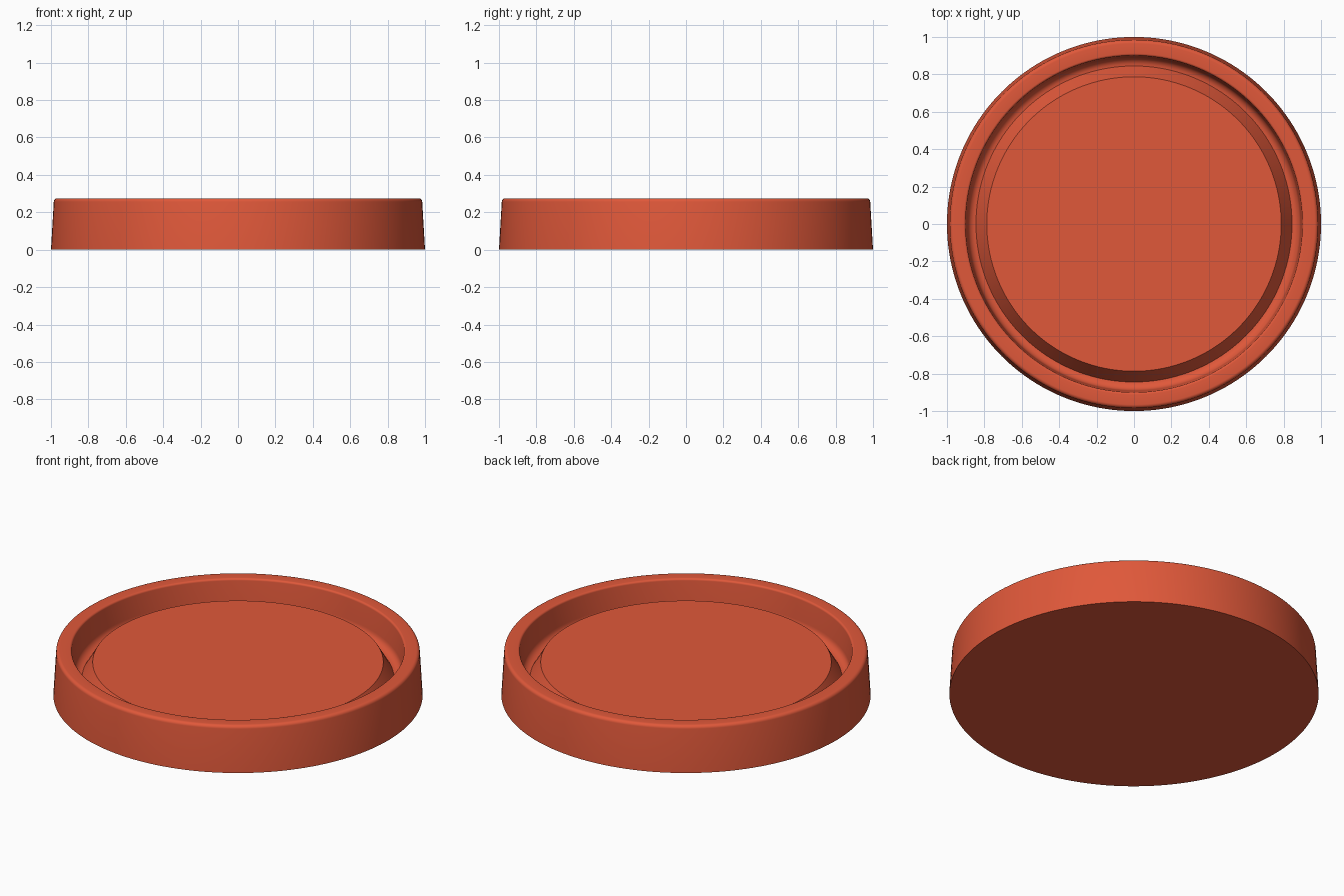
import bpy, bmesh, math
from mathutils import Vector

cube = bpy.data.objects.get("Cube")
if cube:
    bpy.data.objects.remove(cube, do_unlink=True)

SEGMENTS = 160

red = bpy.data.materials.new("warm red")
red.use_nodes = True
colour = (0.745, 0.098, 0.042, 1)
red.diffuse_color = colour
red.node_tree.nodes["Principled BSDF"].inputs["Base Color"].default_value = colour


def arc(cx, cz, radius, start, end, steps=6):
    """Points of a rounded corner in the radius/height plane."""
    angles = [math.radians(start + (end - start) * i / steps) for i in range(steps + 1)]
    return [(cx + radius * math.cos(a), cz + radius * math.sin(a)) for a in angles]


def lathe(name, profile):
    """Turn a profile that starts and ends on the z axis into a closed solid."""
    bm = bmesh.new()
    verts = [bm.verts.new((r, 0, z)) for r, z in profile]
    edges = [bm.edges.new(pair) for pair in zip(verts, verts[1:])]
    bmesh.ops.spin(bm, geom=verts + edges, cent=Vector(), axis=(0, 0, 1),
                   angle=math.tau, steps=SEGMENTS, use_duplicate=False)
    bmesh.ops.remove_doubles(bm, verts=bm.verts, dist=0.0001)
    bmesh.ops.recalc_face_normals(bm, faces=bm.faces)
    mesh = bpy.data.meshes.new(name)
    bm.to_mesh(mesh)
    bm.free()
    mesh.materials.append(red)
    obj = bpy.data.objects.new(name, mesh)
    bpy.context.collection.objects.link(obj)
    bpy.ops.object.select_all(action="DESELECT")
    obj.select_set(True)
    bpy.context.view_layer.objects.active = obj
    bpy.ops.object.shade_smooth_by_angle(angle=math.radians(30))
    return obj


# Round tray: tapered outer wall, rounded rim, filleted groove, raised floor
profile = [(0, 0), (1, 0)]
profile += arc(0.965, 0.255, 0.02, 3, 90)       # outer rim edge
profile += arc(0.912, 0.263, 0.012, 90, 177)    # inner rim edge
profile += arc(0.845, 0.145, 0.045, 0, -90)     # groove fillet
profile += [(0.787, 0.197), (0, 0.197)]         # ramp and floor
lathe("round_tray", profile)
